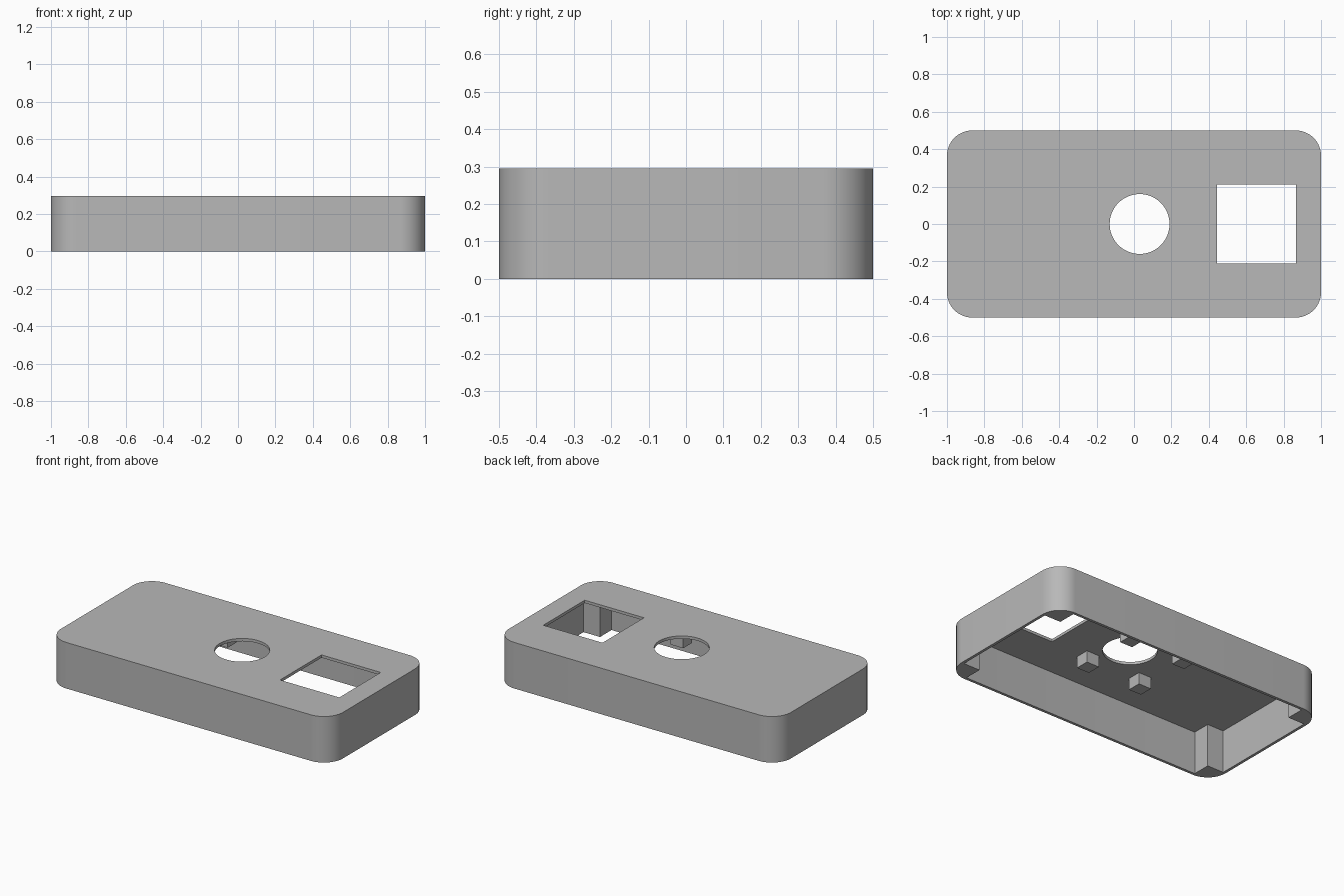
import bpy, bmesh
from math import sin, cos, pi, radians

old = bpy.data.objects.get("Cube")
if old:
    bpy.data.objects.remove(old, do_unlink=True)

LENGTH, WIDTH, HEIGHT = 2.0, 1.0, 0.295
RADIUS, WALL = 0.135, 0.018
CX, CY = LENGTH / 2 - RADIUS, WIDTH / 2 - RADIUS   # corner arc centres
STEPS = 16

grey = bpy.data.materials.new("plain grey")
grey.use_nodes = True
colour = (0.48, 0.48, 0.48, 1)
grey.diffuse_color = colour
grey.node_tree.nodes["Principled BSDF"].inputs["Base Color"].default_value = colour


def arc(cx, cy, r, start, sweep, steps):
    return [(cx + r * cos(start + sweep * i / steps),
             cy + r * sin(start + sweep * i / steps)) for i in range(steps + 1)]


def rounded_outline(r):
    corners = [(CX, CY), (-CX, CY), (-CX, -CY), (CX, -CY)]
    return [p for k, (x, y) in enumerate(corners)
            for p in arc(x, y, r, k * pi / 2, pi / 2, STEPS)]


def rectangle(x, y, w, d):
    return [(x - w / 2, y - d / 2), (x + w / 2, y - d / 2),
            (x + w / 2, y + d / 2), (x - w / 2, y + d / 2)]


def prism(name, outline, z0, z1):
    bm = bmesh.new()
    base = bm.faces.new([bm.verts.new((x, y, z0)) for x, y in outline])
    top = bmesh.ops.extrude_face_region(bm, geom=[base])["geom"]
    bmesh.ops.translate(bm, vec=(0, 0, z1 - z0),
                        verts=[v for v in top if isinstance(v, bmesh.types.BMVert)])
    bmesh.ops.recalc_face_normals(bm, faces=bm.faces)
    mesh = bpy.data.meshes.new(name)
    bm.to_mesh(mesh)
    bm.free()
    obj = bpy.data.objects.new(name, mesh)
    obj.data.materials.append(grey)
    bpy.context.collection.objects.link(obj)
    return obj


def activate(obj):
    bpy.ops.object.select_all(action='DESELECT')
    obj.select_set(True)
    bpy.context.view_layer.objects.active = obj


def cut(obj, cutter):
    mod = obj.modifiers.new("cut", 'BOOLEAN')
    mod.operation, mod.solver, mod.object = 'DIFFERENCE', 'EXACT', cutter
    activate(obj)
    bpy.ops.object.modifier_apply(modifier=mod.name)
    bpy.data.objects.remove(cutter, do_unlink=True)


# Open-bottomed shell with a round and a square opening in its lid
shell = prism("enclosure_shell", rounded_outline(RADIUS), 0, HEIGHT)
lid_under = HEIGHT - WALL
cut(shell, prism("cavity_cutter", rounded_outline(RADIUS - WALL), -0.1, lid_under))
cut(shell, prism("round_cutter", arc(0.03, 0, 0.16, 0, 2 * pi, 64)[:-1], 0.2, 0.4))
cut(shell, prism("square_cutter", rectangle(0.655, 0, 0.42, 0.42), 0.2, 0.4))
activate(shell)
bpy.ops.object.shade_smooth_by_angle(angle=radians(30))

# Full-height posts filling the four inner corners
for k, (sx, sy) in enumerate([(1, 1), (-1, 1), (-1, -1), (1, -1)]):
    x, y = sx * CX, sy * CY
    outline = [(x, y)] + arc(x, y, RADIUS - WALL, k * pi / 2, pi / 2, STEPS)
    post = prism(f"corner_post_{k + 1}", outline, 0, lid_under)
    activate(post)
    bpy.ops.object.shade_smooth_by_angle(angle=radians(30))

# Four short square pegs hanging from the lid around the round opening
for sx in (-1, 1):
    for sy in (-1, 1):
        name = f"lid_peg_{'left' if sx > 0 else 'right'}_{'back' if sy > 0 else 'front'}"
        prism(name, rectangle(-0.02 + sx * 0.197, -0.01 + sy * 0.195, 0.09, 0.09),
              lid_under - 0.075, lid_under + 0.005)
